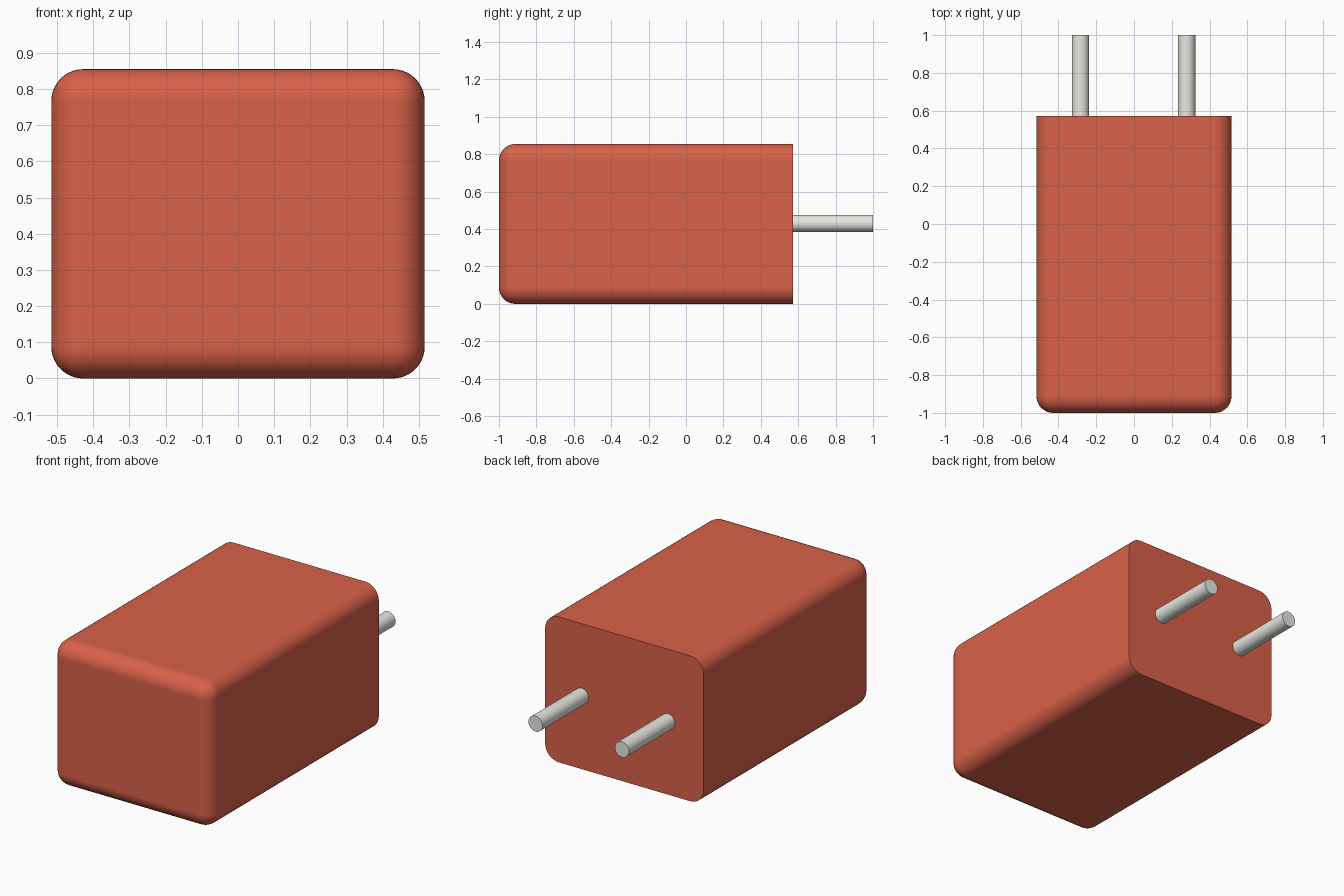
import bpy, bmesh
from math import radians
from mathutils import Matrix, Vector

if "Cube" in bpy.data.objects:
    bpy.data.objects.remove(bpy.data.objects["Cube"])

W, H, Y0, Y1, R = 1.032, 0.855, -1.0, 0.572, 0.088


def material(name, colour):
    mat = bpy.data.materials.new(name)
    mat.diffuse_color = (*colour, 1)
    mat.use_nodes = True
    mat.node_tree.nodes["Principled BSDF"].inputs["Base Color"].default_value = mat.diffuse_color
    return mat


def finish(bm, name, mat):
    bmesh.ops.recalc_face_normals(bm, faces=bm.faces)
    mesh = bpy.data.meshes.new(name)
    bm.to_mesh(mesh)
    bm.free()
    mesh.materials.append(mat)
    obj = bpy.data.objects.new(name, mesh)
    bpy.context.collection.objects.link(obj)
    bpy.ops.object.select_all(action='DESELECT')
    obj.select_set(True)
    bpy.context.view_layer.objects.active = obj
    bpy.ops.object.shade_smooth_by_angle(angle=radians(35))
    return obj


red = material("red_plastic", (0.69, 0.12, 0.067))
metal = material("pale_metal", (0.80, 0.80, 0.76))

# Casing: box rounded everywhere except around the flat back face
bm = bmesh.new()
bmesh.ops.create_cube(bm, size=1)
bmesh.ops.scale(bm, vec=(W, Y1 - Y0, H), verts=bm.verts)
bmesh.ops.translate(bm, vec=(0, (Y0 + Y1) / 2, H / 2), verts=bm.verts)
rounded = [e for e in bm.edges if min(v.co.y for v in e.verts) < 0]
bmesh.ops.bevel(bm, geom=rounded, offset=R, offset_type='OFFSET',
                segments=10, profile=0.5, affect='EDGES')
casing = finish(bm, "casing", red)
# Keep the large faces evenly shaded
weighted = casing.modifiers.new("flat_sides", 'WEIGHTED_NORMAL')
weighted.keep_sharp = True

# Contact pins: two round rods standing out of the back face
for side, x in (("left", -0.283), ("right", 0.279)):
    bm = bmesh.new()
    place = Matrix.Translation(Vector((x, (Y1 + 1) / 2, 0.43))) @ Matrix.Rotation(radians(90), 4, 'X')
    bmesh.ops.create_cone(bm, cap_ends=True, segments=32, radius1=0.046,
                          radius2=0.046, depth=1 - Y1, matrix=place)
    finish(bm, side + "_pin", metal)
